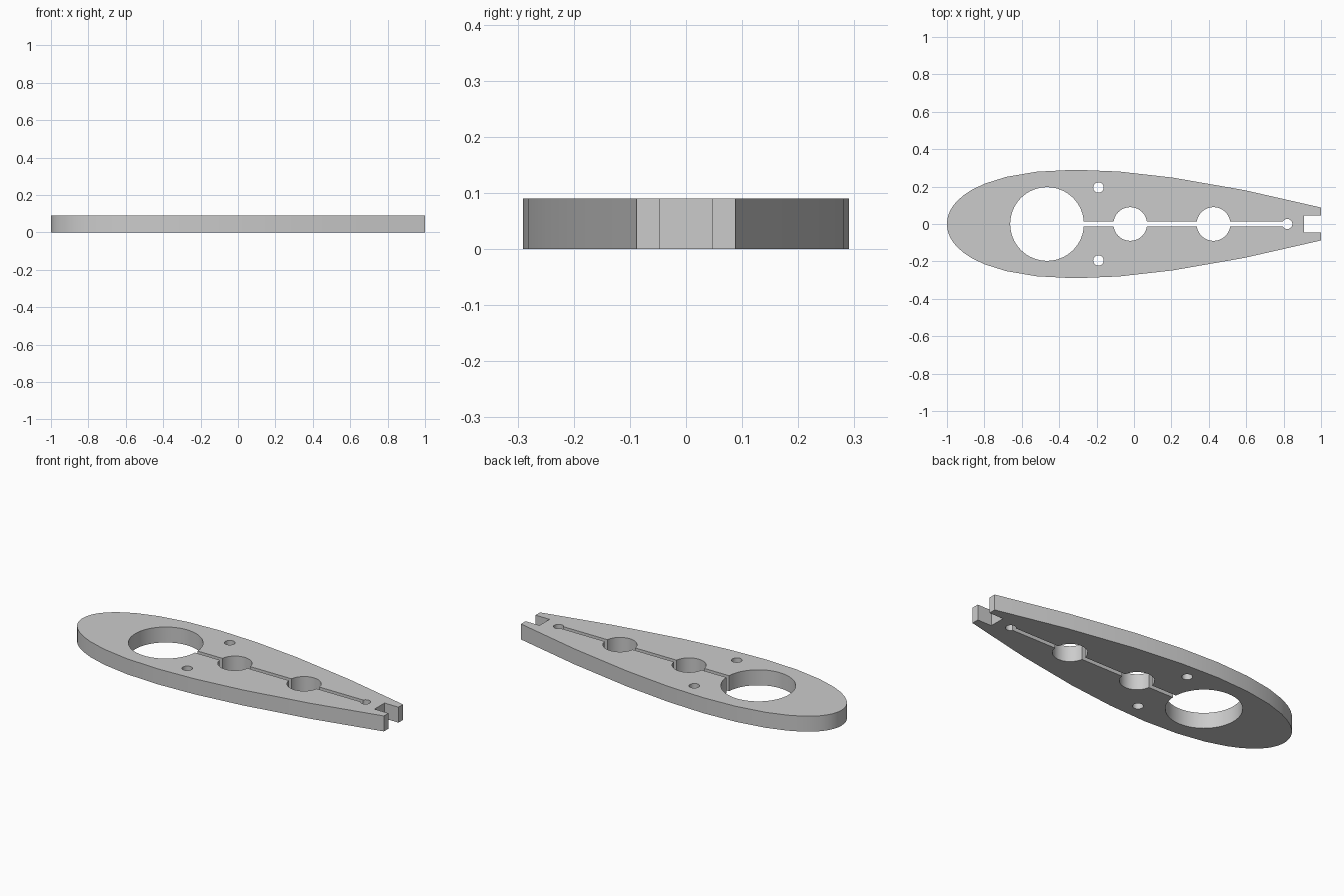
import bpy
import bmesh
import math

cube = bpy.data.objects.get("Cube")
if cube:
    bpy.data.objects.remove(cube, do_unlink=True)

HEIGHT = 0.09
CHORD = 2.3      # full foil length before the tail is cut off
HALF_WIDTH = 0.29

grey = bpy.data.materials.new("light grey")
grey.use_nodes = True
colour = (0.6, 0.6, 0.6, 1)
grey.diffuse_color = colour
grey.node_tree.nodes["Principled BSDF"].inputs["Base Color"].default_value = colour


def prism(name, outline, z0, z1):
    """Extrude a closed outline between two heights."""
    bm = bmesh.new()
    face = bm.faces.new([bm.verts.new((x, y, z0)) for x, y in outline])
    top = bmesh.ops.extrude_face_region(bm, geom=[face])["geom"]
    verts = [v for v in top if isinstance(v, bmesh.types.BMVert)]
    bmesh.ops.translate(bm, verts=verts, vec=(0, 0, z1 - z0))
    bmesh.ops.recalc_face_normals(bm, faces=bm.faces)
    mesh = bpy.data.meshes.new(name)
    bm.to_mesh(mesh)
    bm.free()
    mesh.materials.append(grey)
    obj = bpy.data.objects.new(name, mesh)
    bpy.context.collection.objects.link(obj)
    return obj


def foil(x):
    """Half width of the foil at position x."""
    t = (x + 1) / CHORD
    y = 0.2969 * math.sqrt(t) - 0.126 * t - 0.3516 * t**2 + 0.2843 * t**3 - 0.1015 * t**4
    return y * 10 * HALF_WIDTH


def circle(cx, cy, r, n=48):
    return [(cx + r * math.cos(math.tau * i / n), cy + r * math.sin(math.tau * i / n))
            for i in range(n)]


def box(x0, x1, half):
    return [(x0, -half), (x1, -half), (x1, half), (x0, half)]


# Foil plate, with closely spaced stations round the nose
stations = [-0.998, -0.992, -0.982, -0.967, -0.945, -0.91, -0.865, -0.8,
            -0.685, -0.52, -0.315, -0.08, 0.205, 0.59, 1]
side = [(x, foil(x)) for x in stations]
plate = prism("foil_plate", [(-1, 0)] + side + [(x, -y) for x, y in reversed(side)], 0, HEIGHT)

# Holes, centre slit and tail notch
cuts = {
    "large_hole": circle(-0.465, 0, 0.197, 64),
    "middle_hole": circle(-0.02, 0, 0.09),
    "rear_hole": circle(0.425, 0, 0.09),
    "slit_end_hole": circle(0.82, 0, 0.027, 32),
    "left_pin_hole": circle(-0.19, 0.195, 0.028, 32),
    "right_pin_hole": circle(-0.19, -0.195, 0.028, 32),
    "centre_slit": box(-0.465, 0.82, 0.0125),
    "tail_notch": box(0.91, 1.1, 0.046),
}
bpy.context.view_layer.objects.active = plate
for name, outline in cuts.items():
    cutter = prism(name + "_cutter", outline, -0.1, HEIGHT + 0.1)
    cutter.hide_render = True
    mod = plate.modifiers.new(name, "BOOLEAN")
    mod.operation = "DIFFERENCE"
    mod.solver = "EXACT"
    mod.object = cutter
    bpy.ops.object.modifier_apply(modifier=mod.name)
    bpy.data.objects.remove(cutter, do_unlink=True)

# Smooth walls with crisp rims
bpy.ops.object.select_all(action="DESELECT")
plate.select_set(True)
bpy.ops.object.shade_smooth_by_angle(angle=math.radians(30))
